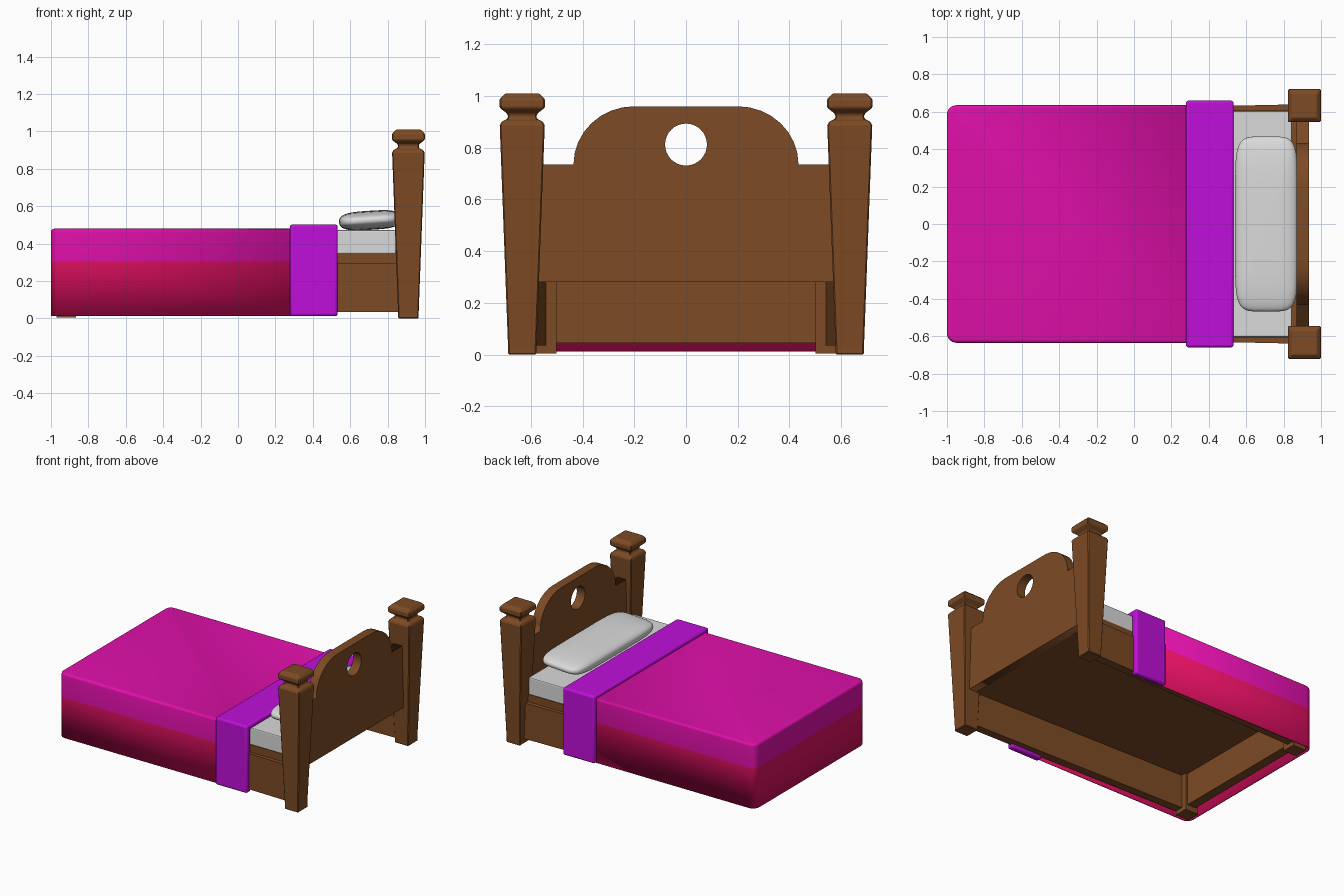
import bpy, bmesh, math

if "Cube" in bpy.data.objects:
    bpy.data.objects.remove(bpy.data.objects["Cube"])


def mat(name, rgb):
    m = bpy.data.materials.new(name)
    m.diffuse_color = (*rgb, 1)
    m.use_nodes = True
    m.node_tree.nodes["Principled BSDF"].inputs["Base Color"].default_value = m.diffuse_color
    return m


WOOD = mat("brown wood", (0.205, 0.07, 0.018))
PINK = mat("pink cloth", (0.74, 0.005, 0.40))
RED = mat("crimson cloth", (0.74, 0.005, 0.12))
PURPLE = mat("purple cloth", (0.53, 0.005, 0.70))
WHITE = mat("white linen", (0.70, 0.70, 0.70))


def finish(bm, name, *mats):
    bmesh.ops.recalc_face_normals(bm, faces=bm.faces)
    me = bpy.data.meshes.new(name)
    bm.to_mesh(me)
    bm.free()
    ob = bpy.data.objects.new(name, me)
    bpy.context.collection.objects.link(ob)
    for m in mats:
        me.materials.append(m)
    return ob


def smooth(ob, deg=40):
    bpy.ops.object.select_all(action='DESELECT')
    bpy.context.view_layer.objects.active = ob
    ob.select_set(True)
    bpy.ops.object.shade_smooth_by_angle(angle=math.radians(deg))


def box_bm(x, y, z):
    bm = bmesh.new()
    bmesh.ops.create_cube(bm, size=1)
    for v in bm.verts:
        v.co = [r[0] if c < 0 else r[1] for c, r in zip(v.co, (x, y, z))]
    return bm


def box(name, x, y, z, m):
    return finish(box_bm(x, y, z), name, m)


def bevel(ob, width, segs):
    b = ob.modifiers.new("bevel", 'BEVEL')
    b.width, b.segments, b.limit_method = width, segs, 'ANGLE'


# tapered square bedposts with turned-style caps: (height, half width)
POST = [(0, .055), (.03, .055), (.885, .087), (.9, .08), (.912, .056),
        (.93, .056), (.955, .088), (.988, .088), (1.01, .066)]
for s, side in ((-1, "front"), (1, "rear")):
    bm = bmesh.new()
    rings = [[bm.verts.new((.911 + a * w, s * .633 + b * w, z))
              for a, b in ((-1, -1), (1, -1), (1, 1), (-1, 1))] for z, w in POST]
    for lo, hi in zip(rings, rings[1:]):
        for i in range(4):
            j = (i + 1) % 4
            bm.faces.new((lo[i], lo[j], hi[j], hi[i]))
    bm.faces.new(rings[0])
    bm.faces.new(rings[-1])
    bevel(finish(bm, side + "_bedpost", WOOD), .005, 1)

    # side rail, splayed slightly toward the head
    bm = box_bm((-.95, .88), (.54, .60), (.035, .295))
    for v in bm.verts:
        if v.co.x > 0:
            v.co.y += .04
        v.co.y *= s
    finish(bm, side + "_side_rail", WOOD)
    # short foot leg
    box(side + "_foot_leg", (-.97, -.865), sorted((s * .5, s * .6)), (.005, .285), WOOD)

box("foot_rail", (-.95, -.88), (-.55, .55), (.045, .285), WOOD)
box("bed_base", (-.95, .875), (-.608, .608), (.28, .35), WOOD)

# headboard: arched outline with a round hole, extruded
arch = [(.2 + .235 * math.cos(t), .735 + .225 * math.sin(t))
        for t in (math.pi / 2 * i / 8 for i in range(9))]
half = [(.6, .28), (.6, .735)] + arch
outline = half + [(-y, z) for y, z in reversed(half)]
hole = [(.081 * math.cos(i * math.pi / 16), .812 + .081 * math.sin(i * math.pi / 16))
        for i in range(32)]
cu = bpy.data.curves.new("headboard", 'CURVE')
cu.dimensions, cu.fill_mode, cu.extrude = '2D', 'BOTH', .033
for pts in (outline, hole):
    sp = cu.splines.new('POLY')
    sp.points.add(len(pts) - 1)
    for p, (y, z) in zip(sp.points, pts):
        p.co = (y, z, 0, 1)
    sp.use_cyclic_u = True
cu.materials.append(WOOD)
ob = bpy.data.objects.new("headboard", cu)
bpy.context.collection.objects.link(ob)
ob.rotation_euler = (math.pi / 2, 0, math.pi / 2)
ob.location.x = .903
bpy.ops.object.select_all(action='DESELECT')
bpy.context.view_layer.objects.active = ob
ob.select_set(True)
bpy.ops.object.convert(target='MESH')

# mattress
ob = box("mattress", (-.95, .845), (-.605, .605), (.345, .472), WHITE)
bevel(ob, .008, 2)

# blanket: open shell, rounded at the foot, two colours split by height
bm = box_bm((-1, .42), (-.635, .635), (.012, .48))
bmesh.ops.bevel(bm, geom=[e for e in bm.edges if all(v.co.x < -.9 for v in e.verts)
                          and e.verts[0].co.y == e.verts[1].co.y],
                offset=.05, segments=6, profile=.5, affect='EDGES')
bmesh.ops.bevel(bm, geom=[e for e in bm.edges if all(v.co.z > .47 for v in e.verts)],
                offset=.018, segments=4, profile=.5, affect='EDGES')
bmesh.ops.delete(bm, geom=[f for f in bm.faces if all(v.co.z < .02 for v in f.verts)
                           or all(v.co.x > .39 for v in f.verts)], context='FACES')
bmesh.ops.bisect_plane(bm, geom=bm.verts[:] + bm.edges[:] + bm.faces[:],
                       plane_co=(0, 0, .305), plane_no=(0, 0, 1))
for f in bm.faces:
    f.material_index = 0 if f.calc_center_median().z > .305 else 1
ob = finish(bm, "blanket", PINK, RED)
so = ob.modifiers.new("thickness", 'SOLIDIFY')
so.thickness, so.offset = .008, -1
smooth(ob)

# folded-over band: thick inverted U
U = [(-.66, .012), (-.66, .502), (.66, .502), (.66, .012),
     (.612, .012), (.612, .462), (-.612, .462), (-.612, .012)]
bm = bmesh.new()
a, b = [[bm.verts.new((x, y, z)) for y, z in U] for x in (.277, .533)]
for i in range(8):
    j = (i + 1) % 8
    bm.faces.new((a[i], a[j], b[j], b[i]))
for r in (a, b):
    for q in ((0, 1, 6, 7), (1, 2, 5, 6), (2, 3, 4, 5)):
        bm.faces.new([r[k] for k in q])
ob = finish(bm, "folded_band", PURPLE)
bevel(ob, .014, 3)
smooth(ob)

# pillow: rounded box from a sphere squared off with powers
def power(v, e):
    return math.copysign(abs(v) ** e, v)


bm = bmesh.new()
bmesh.ops.create_uvsphere(bm, u_segments=64, v_segments=24, radius=1)
for v in bm.verts:
    r = math.hypot(v.co.x, v.co.y)
    c, s = (v.co.x / r, v.co.y / r) if r > 1e-5 else (0, 0)
    k = power(r, .6)
    v.co = (.168 * k * power(c, .4), .468 * k * power(s, .28), .051 * power(v.co.z, .75))
ob = finish(bm, "pillow", WHITE)
ob.location = (.708, 0, .525)
ob.rotation_euler.y = -math.radians(3.5)
smooth(ob, 60)
